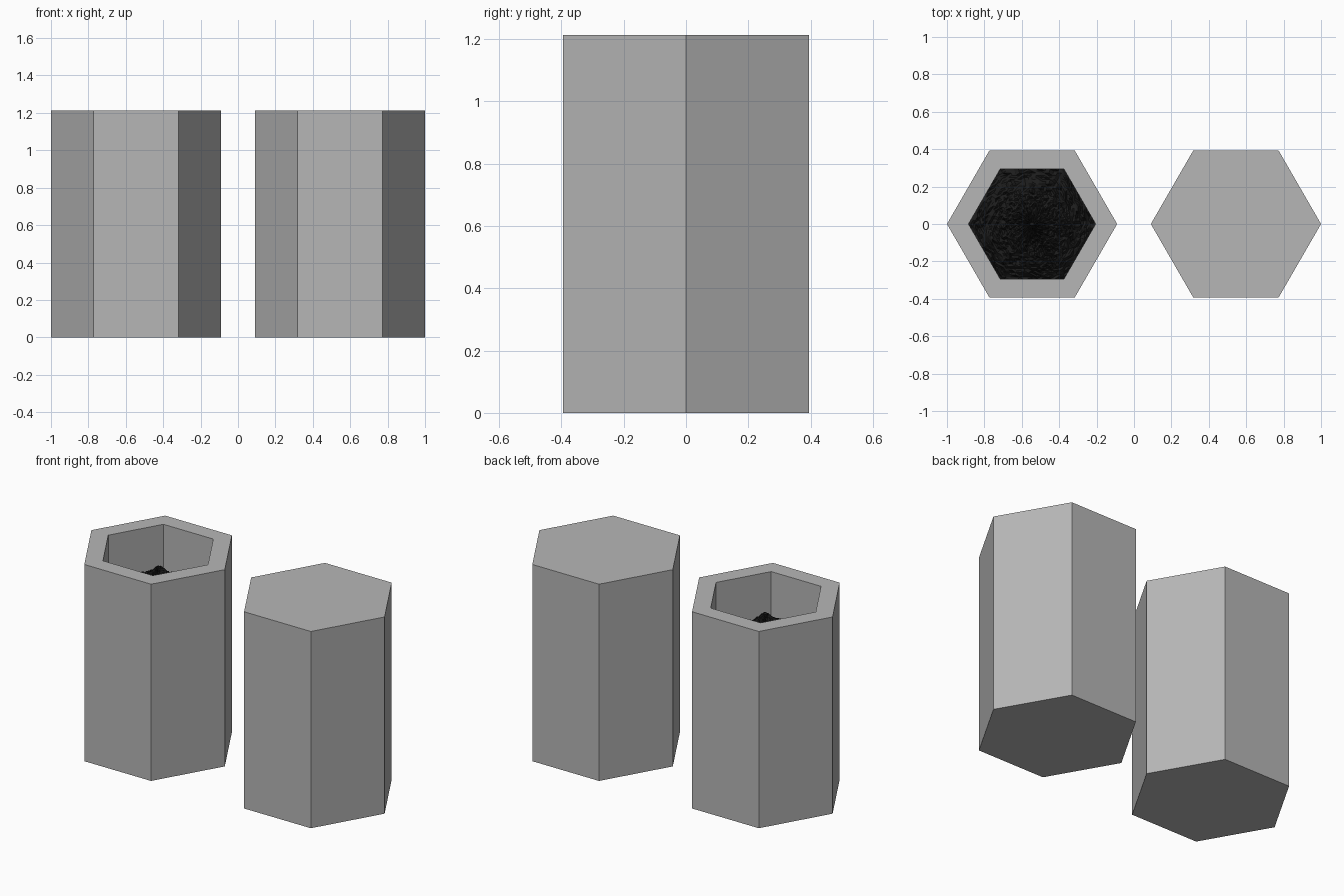
import bpy, bmesh, math, random
from mathutils import Vector

if "Cube" in bpy.data.objects:
    bpy.data.objects.remove(bpy.data.objects["Cube"])

random.seed(4)
R, INNER, H, CX = 0.455, 0.34, 1.213, 0.545
CAVITY_FLOOR = 0.8


def material(name, col):
    m = bpy.data.materials.new(name)
    m.diffuse_color = (*col, 1)
    m.use_nodes = True
    m.node_tree.nodes["Principled BSDF"].inputs["Base Color"].default_value = m.diffuse_color
    return m


grey = material("concrete_grey", (0.47, 0.47, 0.47))
black = material("soil_black", (0.012, 0.012, 0.012))


def make_object(name, bm, mat, x):
    bmesh.ops.recalc_face_normals(bm, faces=bm.faces)
    me = bpy.data.meshes.new(name)
    bm.to_mesh(me)
    bm.free()
    me.materials.append(mat)
    ob = bpy.data.objects.new(name, me)
    ob.location.x = x
    bpy.context.collection.objects.link(ob)
    return ob


def hex_ring(bm, r, z):
    return [bm.verts.new((r * math.cos(i * math.pi / 3), r * math.sin(i * math.pi / 3), z))
            for i in range(6)]


def bridge(bm, a, b):
    n = len(a)
    for i in range(n):
        j = (i + 1) % n
        bm.faces.new((a[i], a[j], b[j], b[i]))


def hex_column(name, x, profile):
    # stacked hexagon rings, capped at both ends
    bm = bmesh.new()
    rings = [hex_ring(bm, r, z) for r, z in profile]
    for a, b in zip(rings, rings[1:]):
        bridge(bm, a, b)
    bm.faces.new(rings[0])
    bm.faces.new(rings[-1])
    return make_object(name, bm, grey, x)


# solid column and hollow planter column
hex_column("solid_column", CX, [(R, 0), (R, H)])
hex_column("hollow_column", -CX, [(R, 0), (R, H), (INNER, H), (INNER, CAVITY_FLOOR)])

# rough soil heap filling the cavity, highest in the middle
bm = bmesh.new()
RINGS, SIDE = 26, 14
corners = [Vector((math.cos(i * math.pi / 3), math.sin(i * math.pi / 3))) for i in range(6)]
outline = [corners[i].lerp(corners[(i + 1) % 6], k / SIDE) for i in range(6) for k in range(SIDE)]
prev = None
for n in range(1, RINGS + 1):
    t = n / RINGS
    ring = []
    for p in outline:
        q = p * INNER * t
        z = 1.10 - 0.62 * q.length + random.uniform(-0.014, 0.014)
        z += 0.012 * math.sin(q.x * 38 + 1) * math.cos(q.y * 33)
        ring.append(bm.verts.new((q.x, q.y, z)))
    if prev:
        bridge(bm, prev, ring)
    else:
        bm.faces.new(ring)
    prev = ring
bmesh.ops.triangulate(bm, faces=bm.faces)
make_object("soil_heap", bm, black, -CX)
